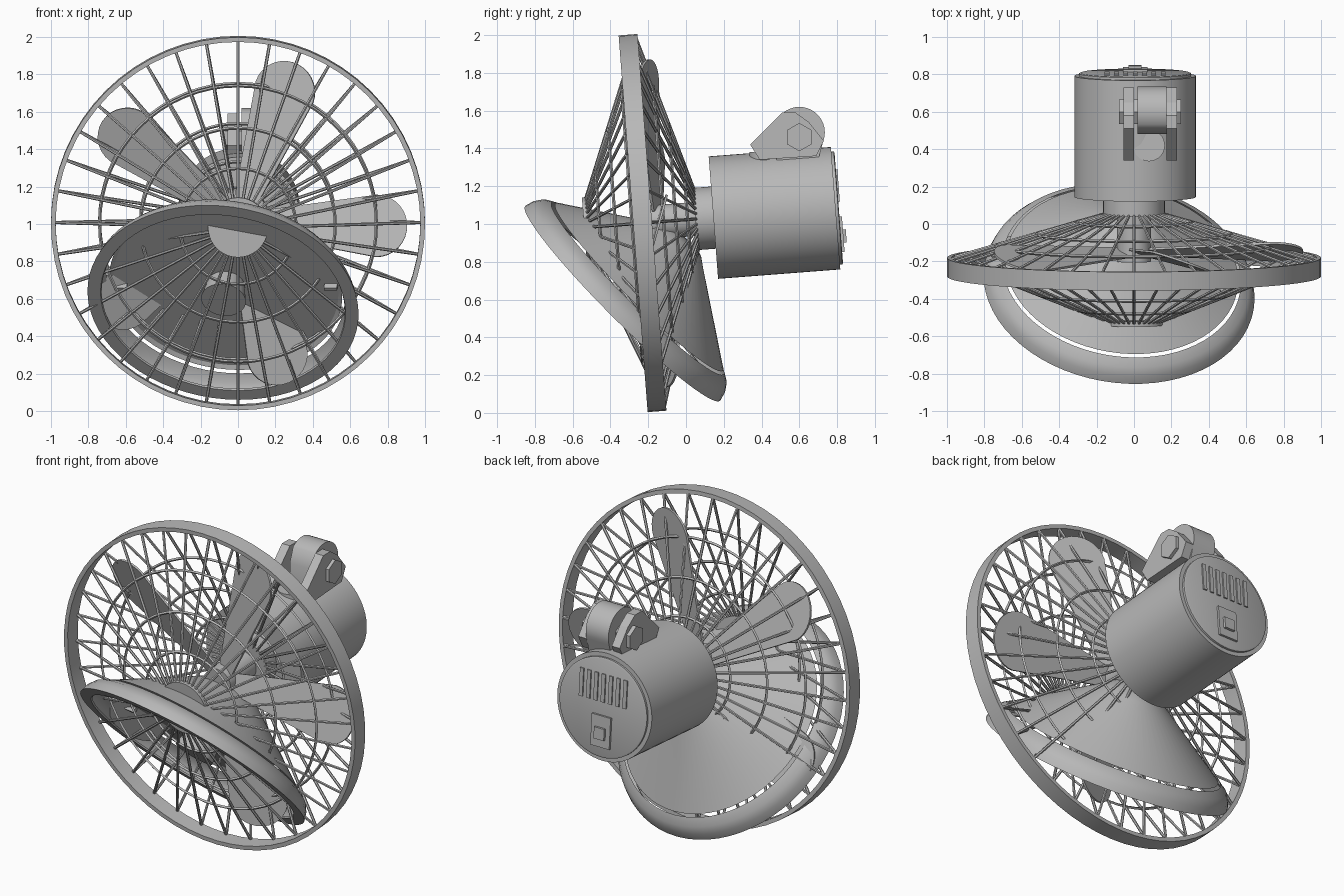
import bpy, bmesh, math
from mathutils import Matrix, Vector

cube = bpy.data.objects.get("Cube")
if cube:
    bpy.data.objects.remove(cube, do_unlink=True)

grey = bpy.data.materials.new("plain_grey")
grey.use_nodes = True
COLOUR = (0.48, 0.48, 0.48, 1)
grey.diffuse_color = COLOUR
grey.node_tree.nodes["Principled BSDF"].inputs["Base Color"].default_value = COLOUR

# Tilted frame of the fan: y runs back along the axle
FAN = Matrix.Translation((0, -0.23, 1.005)) @ Matrix.Rotation(math.radians(4.4), 4, 'X')
MOTOR = Matrix.Translation((0.006, 0, 0)) @ FAN
# Frame of the dish: y runs from the mouth to the apex
DISH = (Matrix.Translation((-0.08, -0.335, 0.58))
        @ Vector((0.12, 0.7, 0.7)).to_track_quat('Y', 'Z').to_matrix().to_4x4())


def finish(name, bm, matrix, smooth=True):
    bmesh.ops.recalc_face_normals(bm, faces=bm.faces)
    bm.transform(matrix)
    mesh = bpy.data.meshes.new(name)
    bm.to_mesh(mesh)
    bm.free()
    mesh.materials.append(grey)
    obj = bpy.data.objects.new(name, mesh)
    bpy.context.collection.objects.link(obj)
    if smooth:
        bpy.ops.object.select_all(action='DESELECT')
        obj.select_set(True)
        bpy.context.view_layer.objects.active = obj
        bpy.ops.object.shade_smooth_by_angle(angle=math.radians(35))
    return obj


def add_lathe(bm, profile, closed=False, segments=64):
    """Spin (y, radius) points around the y axis."""
    rings = []
    for i in range(segments):
        a = 2 * math.pi * i / segments
        rings.append([bm.verts.new((r * math.cos(a), y, r * math.sin(a))) for y, r in profile])
    count = len(profile)
    for i in range(segments):
        a, b = rings[i], rings[(i + 1) % segments]
        for j in range(count if closed else count - 1):
            k = (j + 1) % count
            bm.faces.new((a[j], a[k], b[k], b[j]))


def lathe(name, profile, matrix, closed=False):
    bm = bmesh.new()
    add_lathe(bm, profile, closed)
    bmesh.ops.remove_doubles(bm, verts=bm.verts, dist=0.0005)
    return finish(name, bm, matrix)


def add_rod(bm, a, b, radius, sides=6):
    a, b = Vector(a), Vector(b)
    turn = (b - a).to_track_quat('Z', 'Y').to_matrix().to_4x4()
    bmesh.ops.create_cone(bm, cap_ends=True, segments=sides, radius1=radius, radius2=radius,
                          depth=(b - a).length, matrix=Matrix.Translation((a + b) / 2) @ turn)


def add_prism(bm, outline, offset):
    face = bm.faces.new([bm.verts.new(p) for p in outline])
    moved = bmesh.ops.extrude_face_region(bm, geom=[face])["geom"]
    bmesh.ops.translate(bm, vec=offset, verts=[v for v in moved if isinstance(v, bmesh.types.BMVert)])


def add_box(bm, centre, size):
    bmesh.ops.create_cube(bm, size=1, matrix=Matrix.Translation(centre) @ Matrix.Diagonal((*size, 1)))


# Guard rim, cap, neck and hub
lathe("guard_rim", [(-0.05, 1), (0.05, 1), (0.05, 0.975), (-0.05, 0.975)], FAN, True)
lathe("front_cap", [(-0.31, 0), (-0.31, 0.16), (-0.28, 0.16), (-0.28, 0)], FAN)
lathe("rear_neck", [(0.28, 0), (0.28, 0.165), (0.38, 0.165), (0.38, 0)], FAN)
lathe("blade_hub", [(0.03, 0), (0.03, 0.09), (0.29, 0.09), (0.29, 0)], FAN)

# Wire guards: spokes and hoops on two shallow cones
EDGE, INNER, WIRE = 0.98, 0.14, 0.0085
for name, start in (("front_guard", -0.295), ("rear_guard", 0.29)):
    bm = bmesh.new()
    for i in range(36):
        a = math.radians(10 * i)
        c, s = math.cos(a), math.sin(a)
        add_rod(bm, (INNER * c, start, INNER * s), (EDGE * c, 0.04, EDGE * s), WIRE)
    for r in (0.31, 0.52, 0.74):
        y = start + (0.04 - start) * (r - INNER) / (EDGE - INNER)
        hoop = [(y - WIRE, r), (y, r + WIRE), (y + WIRE, r), (y, r - WIRE)]
        add_lathe(bm, hoop, True)
    finish(name, bm, FAN)

# Five pitched blades with round tips
for i in range(5):
    bm = bmesh.new()
    tip = [math.radians(-90 + 12 * k) for k in range(16)]
    outline = [(0.08, 0, -0.06)]
    outline += [(0.74 + 0.165 * math.cos(a), 0, 0.172 * math.sin(a)) for a in tip]
    outline += [(0.08, 0, 0.06)]
    add_prism(bm, outline, (0, 0.012, 0))
    pitch = Matrix.Rotation(math.radians(-20), 4, 'X')
    spin = Matrix.Rotation(-math.radians(72 * i - 1.5), 4, 'Y')
    finish(f"blade_{i + 1}", bm, FAN @ Matrix.Translation((0, 0.075, 0)) @ spin @ pitch)

# Dish: rounded band with a flat lip, narrow gap, then the cone
lathe("dish_band", [(0.01, 0.655), (0, 0.66), (0, 0.73), (0.045, 0.717), (0.085, 0.69),
                    (0.113, 0.643)], DISH)
lathe("dish_cone", [(0.123, 0.627), (0.43, 0.175), (0.47, 0.12), (0.48, 0)], DISH)

# Reflector plate inside the dish with its lamp and two clips
lathe("reflector_plate", [(0.136, 0), (0.136, 0.605)], DISH)
lathe("lamp", [(0.02, 0), (0.02, 0.12), (0.136, 0.1)], DISH)
bm = bmesh.new()
for side in (-1, 1):
    add_box(bm, (0.57 * side, 0.12, 0), (0.07, 0.035, 0.02))
finish("reflector_clips", bm, DISH, False)

# Motor housing with back plate
lathe("motor_housing", [(0.376, 0), (0.376, 0.325), (1.025, 0.325), (1.025, 0)], MOTOR)
lathe("back_plate", [(1.02, 0.3), (1.038, 0.3), (1.042, 0.29), (1.042, 0)], MOTOR)

bm = bmesh.new()
for i in range(7):
    add_box(bm, (0.05 * (i - 3), 1.043, 0.12), (0.025, 0.014, 0.17))
finish("vent_bars", bm, MOTOR, False)
bm = bmesh.new()
add_box(bm, (0, 1.045, -0.14), (0.13, 0.02, 0.19))
add_box(bm, (0, 1.055, -0.15), (0.07, 0.03, 0.07))
finish("switch", bm, MOTOR, False)

# Hinge on the motor: knuckle, two ears and a hex bolt
PIVOT = Vector((0.02, 0.6, 1.485))
bm = bmesh.new()
arc = [math.radians(-20 + 10 * k) for k in range(16)]
outline = [(PIVOT.x, PIVOT.y + 0.135 * math.cos(a), PIVOT.z + 0.135 * math.sin(a)) for a in arc]
outline += [(PIVOT.x, 0.48, 1.5), (PIVOT.x, 0.48, 1.34), (PIVOT.x, 0.7, 1.34)]
add_prism(bm, outline, (0.155, 0, 0))
finish("hinge_knuckle", bm, Matrix())

EAR = [(0.34, 1.42), (0.39, 1.34), (0.69, 1.36), (0.73, 1.44), (0.65, 1.54), (0.58, 1.59), (0.51, 1.59)]
for name, x in (("right_ear", -0.055), ("left_ear", 0.175)):
    bm = bmesh.new()
    add_prism(bm, [(x, y, z) for y, z in EAR], (0.055, 0, 0))
    finish(name, bm, Matrix(), False)
bm = bmesh.new()
add_rod(bm, (-0.08, 0.6, 1.46), (0.25, 0.6, 1.46), 0.075)
finish("hinge_bolt", bm, Matrix(), False)
bm = bmesh.new()
add_rod(bm, (0.08, 0.42, 1.3), (0.08, 0.42, 1.38), 0.085, 32)
finish("hinge_base", bm, Matrix())
